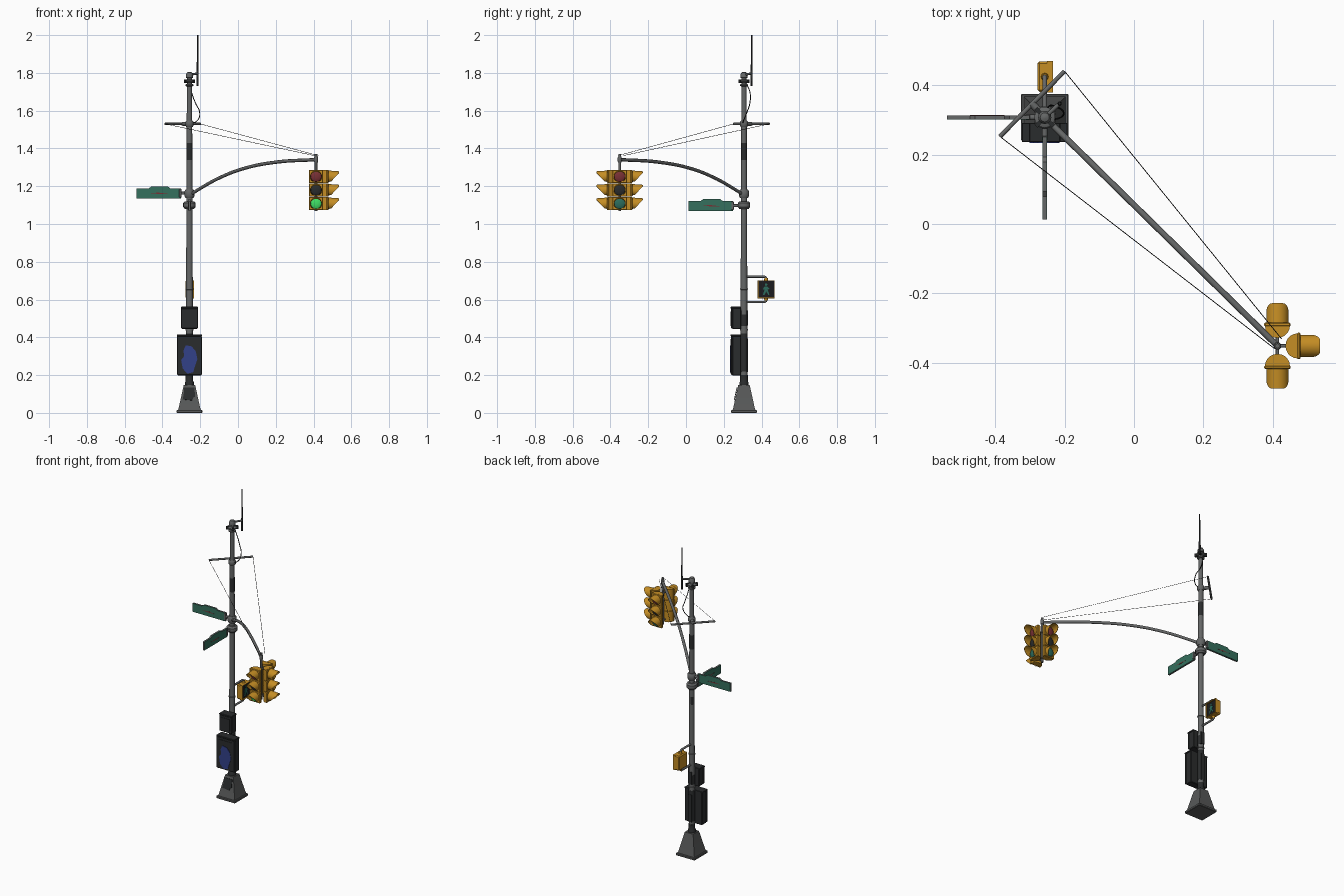
import bpy, bmesh, math
from mathutils import Matrix, Vector

if "Cube" in bpy.data.objects:
    bpy.data.objects.remove(bpy.data.objects["Cube"])

PX, PY = -0.257, 0.307          # pole position
AX, AY = 0.413, -0.351          # mast arm tip


def mat(name, *c):
    m = bpy.data.materials.new(name)
    m.diffuse_color = (*c, 1)
    m.use_nodes = True
    m.node_tree.nodes["Principled BSDF"].inputs["Base Color"].default_value = m.diffuse_color
    return m


STEEL = mat("grey_steel", 0.13, 0.135, 0.135)
BASE = mat("base_grey", 0.095, 0.098, 0.098)
DARK = mat("dark_grey", 0.023, 0.025, 0.026)
BLACK = mat("black", 0.012, 0.012, 0.013)
YELLOW = mat("signal_yellow", 0.56, 0.27, 0.018)
GREEN = mat("sign_green", 0.035, 0.16, 0.11)
RED = mat("dim_red", 0.19, 0.03, 0.035)
LIT = mat("lit_green", 0.05, 0.75, 0.13)
TEAL = mat("dim_teal", 0.025, 0.15, 0.11)
BLUE = mat("paint_blue", 0.032, 0.052, 0.25)


def finish(name, bm, material, M=None, smooth=True):
    bmesh.ops.recalc_face_normals(bm, faces=bm.faces)
    me = bpy.data.meshes.new(name)
    bm.to_mesh(me)
    bm.free()
    if M:
        me.transform(M)
    ob = bpy.data.objects.new(name, me)
    bpy.context.collection.objects.link(ob)
    me.materials.append(material)
    if smooth:
        bpy.ops.object.select_all(action='DESELECT')
        ob.select_set(True)
        bpy.context.view_layer.objects.active = ob
        bpy.ops.object.shade_smooth_by_angle(angle=math.radians(35))
    return ob


def box(name, lo, hi, material, bevel=0.0, M=None):
    bm = bmesh.new()
    bmesh.ops.create_cube(bm, size=1)
    for v in bm.verts:
        v.co = [lo[i] + (v.co[i] + 0.5) * (hi[i] - lo[i]) for i in range(3)]
    if bevel:
        bmesh.ops.bevel(bm, geom=bm.edges[:], offset=bevel, segments=1, affect='EDGES')
    return finish(name, bm, material, M, False)


def lathe(name, prof, material, n=16, M=None, turn=0.0):
    """Revolve (radius, z) pairs, capped at both ends."""
    bm = bmesh.new()
    rings = [[bm.verts.new((r * math.cos(turn + math.tau * i / n), r * math.sin(turn + math.tau * i / n), z))
              for i in range(n)] for r, z in prof]
    for a, b in zip(rings, rings[1:]):
        for i in range(n):
            bm.faces.new((a[i], a[(i + 1) % n], b[(i + 1) % n], b[i]))
    bm.faces.new(rings[0])
    bm.faces.new(rings[-1])
    return finish(name, bm, material, M)


def prism(name, pts, t, material, M):
    """Outline in local XZ, extruded from y=0 to y=-t."""
    bm = bmesh.new()
    f = bm.faces.new([bm.verts.new((x, 0, z)) for x, z in pts])
    ext = bmesh.ops.extrude_face_region(bm, geom=[f])
    bmesh.ops.translate(bm, vec=(0, -t, 0), verts=[g for g in ext['geom'] if isinstance(g, bmesh.types.BMVert)])
    return finish(name, bm, material, M, False)


def tube(name, pts, r, material, M=None, smooth=False, res=2):
    cu = bpy.data.curves.new(name, 'CURVE')
    cu.dimensions = '3D'
    cu.bevel_depth, cu.bevel_resolution, cu.use_fill_caps = r, res, True
    if smooth:
        sp = cu.splines.new('BEZIER')
        sp.bezier_points.add(len(pts) - 1)
        for b, p in zip(sp.bezier_points, pts):
            b.co, b.handle_left_type, b.handle_right_type = p, 'AUTO', 'AUTO'
    else:
        sp = cu.splines.new('POLY')
        sp.points.add(len(pts) - 1)
        for b, p in zip(sp.points, pts):
            b.co = (*p, 1)
    cu.materials.append(material)
    ob = bpy.data.objects.new(name, cu)
    bpy.context.collection.objects.link(ob)
    bpy.ops.object.select_all(action='DESELECT')
    ob.select_set(True)
    bpy.context.view_layer.objects.active = ob
    bpy.ops.object.convert(target='MESH')
    ob = bpy.context.object
    if M:
        ob.data.transform(M)
    bpy.ops.object.shade_smooth_by_angle(angle=math.radians(50))
    return ob


POLE = Matrix.Translation((PX, PY, 0))
Q = math.sqrt(2)

# base: plate, square tapered pedestal, access panel
box("base_plate", (-0.068, -0.068, 0), (0.068, 0.068, 0.016), BASE, 0.003, POLE)
lathe("base_pedestal", [(0.06 * Q, 0.016), (0.056 * Q, 0.03), (0.033 * Q, 0.135), (0.03 * Q, 0.148)],
      BASE, 4, POLE, math.pi / 4)
prism("base_dark_panel", [(-0.036, -0.03), (0.015, -0.035), (0.02, -0.02), (0.03, -0.015), (0.026, 0.035), (-0.028, 0.035),
                          (-0.03, 0.0)], 0.004, DARK,
      Matrix.Translation((PX, PY - 0.0424, 0.1)) @ Matrix.Rotation(math.radians(-12.5), 4, 'X'))

# pole, its collars and dark worn bands
lathe("pole", [(0.0185, 0.14), (0.0175, 0.7), (0.016, 1.2), (0.0135, 1.78)], STEEL, 16, POLE)
lathe("pole_foot_collar", [(0.024, 0.145), (0.024, 0.162), (0.02, 0.168), (0.02, 0.2)], DARK, 16, POLE)
lathe("pole_cap", [(0.014, 1.772), (0.019, 1.775), (0.019, 1.79), (0.013, 1.802), (0.004, 1.806)], STEEL, 16, POLE)
for z, r, h in [(1.1, 0.033, 0.04), (1.16, 0.027, 0.046), (1.53, 0.022, 0.034), (1.757, 0.03, 0.014),
                (1.735, 0.022, 0.012), (0.655, 0.021, 0.01), (0.44, 0.021, 0.012)]:
    lathe("pole_collar", [(r * 0.75, z - h / 2), (r, z - h / 4), (r, z + h / 4), (r * 0.75, z + h / 2)], STEEL, 16, POLE)
for z0, z1, r in [(1.34, 1.43, 0.0162), (0.22, 0.42, 0.0195), (0.46, 0.52, 0.0192)]:
    lathe("pole_dark_band", [(r, z0), (r, z1)], DARK, 16, POLE)
lathe("pole_dark_patch", [(0.0125, 0.98), (0.0125, 1.03)], DARK, 16, Matrix.Translation((-0.0035, 0.0035, 0)) @ POLE)
for k in range(4):
    box("top_clamp_lug", (0.018, -0.006, 1.746), (0.036, 0.006, 1.766), DARK, 0,
        POLE @ Matrix.Rotation(math.radians(45 + 90 * k), 4, 'Z'))

# control cabinets on the front
for nm, w, z0, z1 in [("large_cabinet", 0.066, 0.197, 0.415), ("small_cabinet", 0.045, 0.443, 0.562)]:
    box(nm, (-w + 0.004, -0.062, z0), (w - 0.004, -0.016, z1 - 0.004), DARK, 0.003, POLE)
    box(nm + "_door", (-w, -0.069, z0 + 0.004), (w, -0.058, z1 - 0.008), DARK, 0.003, POLE)
    box(nm + "_hood", (-w, -0.071, z1 - 0.01), (w, -0.016, z1), DARK, 0.002, POLE)
    box(nm + "_door_panel", (-w + 0.014, -0.0715, z0 + 0.018), (w - 0.014, -0.068, z1 - 0.024), DARK, 0, POLE)
    box(nm + "_mount", (-0.012, -0.02, z0 + 0.02), (0.012, 0.02, z1 - 0.02), DARK, 0, POLE)
prism("blue_paint_blob", [(-0.012, 0.208), (0.02, 0.215), (0.03, 0.25), (0.042, 0.285), (0.034, 0.325), (0.012, 0.352),
                          (-0.02, 0.358), (-0.032, 0.33), (-0.028, 0.3), (-0.044, 0.28), (-0.036, 0.235)],
      0.0025, BLUE, Matrix.Translation((PX, PY - 0.071, 0)))

# pedestrian signal facing +x
CY, CZ = 0.424, 0.654
box("walk_signal_body", (-0.278, CY - 0.044, CZ - 0.048), (-0.243, CY + 0.044, CZ + 0.048), YELLOW, 0.006)
box("walk_signal_face", (-0.246, CY - 0.041, CZ - 0.044), (-0.2405, CY + 0.041, CZ + 0.044), BLACK)
for s in (-1, 1):
    box("walk_signal_hood_side", (-0.25, CY + s * 0.043 - 0.002, CZ - 0.047), (-0.233, CY + s * 0.043 + 0.002, CZ + 0.047), YELLOW)
    box("walk_signal_hood_end", (-0.25, CY - 0.045, CZ + s * 0.046 - 0.002), (-0.233, CY + 0.045, CZ + s * 0.046 + 0.002), YELLOW)
    zb = CZ + s * 0.067
    tube("walk_signal_bracket", [(PX, PY, zb), (PX, CY - 0.008, zb), (PX, CY, zb - s * 0.006), (PX, CY, CZ + s * 0.04)],
         0.0065, STEEL)
    lathe("walk_signal_hub", [(0.011, CZ + s * 0.046), (0.009, CZ + s * 0.06)], YELLOW, 12, Matrix.Translation((PX, CY, 0)))
FACE = Matrix.Translation((-0.2405, CY, CZ)) @ Matrix.Rotation(math.pi / 2, 4, 'Z')
prism("walking_figure", [(-0.018, -0.03), (-0.009, -0.03), (0.001, -0.012), (0.012, -0.03), (0.018, -0.028), (0.008, -0.002),
                         (0.018, 0.003), (0.006, 0.016), (-0.008, 0.016), (-0.018, 0.0), (-0.008, 0.0)], 0.002, TEAL, FACE)
prism("walking_figure_head", [(0.007 * math.cos(k * math.tau / 8), 0.025 + 0.007 * math.sin(k * math.tau / 8))
                              for k in range(8)], 0.002, TEAL, FACE)

# street signs, one towards -x and one towards -y: steel core, green faces, thin red scuff
for ang, zc, d0, d1 in [(0, 1.163, 0.045, 0.281), (90, 1.097, 0.057, 0.294)]:
    M = Matrix.Translation((PX, PY, zc)) @ Matrix.Rotation(math.radians(ang), 4, 'Z')
    L = d1 - d0
    pts = [(-d0, -0.029), (-d0, 0.026), (-d0 - L * 0.24, 0.026), (-d0 - L * 0.3, 0.036),
           (-d0 - L * 0.66, 0.036), (-d0 - L * 0.72, 0.026), (-d1, 0.026), (-d1, -0.029)]
    prism("street_sign_core", pts, 0.01, STEEL, M @ Matrix.Translation((0, 0.005, 0)))
    for y in (0.006, -0.005):
        prism("street_sign_face", pts, 0.001, GREEN, M @ Matrix.Translation((0, y, 0)))
    scuff = [(-d0 - L * 0.3, -0.003), (-d0 - L * 0.5, 0.003), (-d0 - L * 0.72, 0.001), (-d0 - L * 0.5, -0.004)]
    prism("street_sign_scuff", scuff, 0.0134, RED, M @ Matrix.Translation((0, 0.0067, 0)))
    tube("street_sign_bracket", [(0, 0, 0), (-d0 - 0.004, 0, 0)], 0.008, STEEL, M)
    box("street_sign_clamp", (-d0 - 0.01, -0.008, -0.022), (-d0 + 0.003, 0.008, 0.022), STEEL, 0.002, M)

# curved mast arm and its drop tube
arm = [(0.0, 1.152), (0.08, 1.186), (0.23, 1.242), (0.42, 1.292), (0.68, 1.327), (1.0, 1.341)]
tube("mast_arm", [(PX + t * (AX - PX), PY + t * (AY - PY), z) for t, z in arm], 0.009, STEEL, None, True)
tube("signal_drop_tube", [(AX, AY, 1.068), (AX, AY, 1.37)], 0.007, STEEL)
lathe("arm_tip_collar", [(0.009, 1.326), (0.011, 1.333), (0.011, 1.35), (0.009, 1.357)], STEEL, 12, Matrix.Translation((AX, AY, 0)))

# cross bar and stay wires
B0, B1 = Vector((-0.386, 0.252, 1.53)), Vector((-0.2, 0.44, 1.53))
tube("cross_bar", [B0, B1], 0.0065, STEEL)
tube("cross_bar_mount", [(PX, PY, 1.53), (B0 + B1) / 2], 0.011, STEEL)
tube("stay_wire", [B0, (AX - 0.008, AY - 0.008, 1.362)], 0.0012, BLACK, None, False, 0)
tube("stay_wire", [B1, (AX + 0.012, AY + 0.02, 1.362)], 0.0012, BLACK, None, False, 0)

# antenna and its loose cable
NX, NY = -0.214, 0.347
tube("antenna_bracket", [(PX, PY, 1.79), (NX, NY, 1.797)], 0.006, STEEL)
lathe("antenna", [(0.006, 1.73), (0.006, 1.81), (0.0045, 1.815), (0.004, 2.0)], DARK, 10, Matrix.Translation((NX, NY, 0)))
tube("antenna_cable", [(-0.25, 0.318, 1.745), (-0.246, 0.338, 1.7), (-0.225, 0.338, 1.64), (-0.203, 0.322, 1.59),
                       (-0.215, 0.305, 1.548), (PX, 0.3, 1.53)], 0.0025, BLACK, None, True, 1)


def visor(M, r=0.0315, t=0.0025, n=20):
    """Cutaway tunnel hood: long at the top, short at the bottom, open below."""
    bm = bmesh.new()
    rows = []
    for i in range(n + 1):
        a = math.radians(-55 + 290 * i / n)
        c, s = math.cos(a), math.sin(a)
        ln = min(0.057, 0.014 + 0.043 * (s + 0.82) / 1.6)
        rows.append([bm.verts.new((q * c, y, q * s - 0.07 * -y)) for q, y in
                     ((r, 0), (r, -ln), (r - t, -ln), (r - t, 0))])
    for a, b in zip(rows, rows[1:]):
        for k in range(4):
            bm.faces.new((a[k], a[(k + 1) % 4], b[(k + 1) % 4], b[k]))
    bm.faces.new(rows[0])
    bm.faces.new(rows[-1])
    finish("signal_visor", bm, YELLOW, M)


# three signal heads around the drop tube: front, right, back
for ang, lens in [(0, (RED, DARK, LIT)), (90, (RED, DARK, TEAL)), (180, (RED, DARK, TEAL))]:
    H = Matrix.Translation((AX, AY, 0)) @ Matrix.Rotation(math.radians(ang), 4, 'Z')
    for z in (1.268, 1.092):
        tube("signal_head_bracket", [(0, 0, z), (0, -0.04, z)], 0.005, STEEL, H)
    for k, m in enumerate(lens):
        zc = 1.2515 - 0.0715 * k
        # half-round housing section with flat door
        plan = [(0.036 * math.cos(math.pi * i / 10), -0.058 + 0.035 * math.sin(math.pi * i / 10)) for i in range(11)]
        prism("signal_housing", plan, 0.0695, YELLOW,
              H @ Matrix(((1, 0, 0, 0), (0, 0, 1, 0), (0, 1, 0, zc + 0.03475), (0, 0, 0, 1))))
        box("signal_door", (-0.038, -0.067, zc - 0.035), (0.038, -0.056, zc + 0.035), YELLOW, 0.003, H)
        at = H @ Matrix.Translation((0, -0.066, zc))
        lathe("signal_lens", [(0.029, 0), (0.028, 0.004), (0.02, 0.008), (0.008, 0.01)], m, 20,
              at @ Matrix.Rotation(math.pi / 2, 4, 'X'))
        visor(at)
